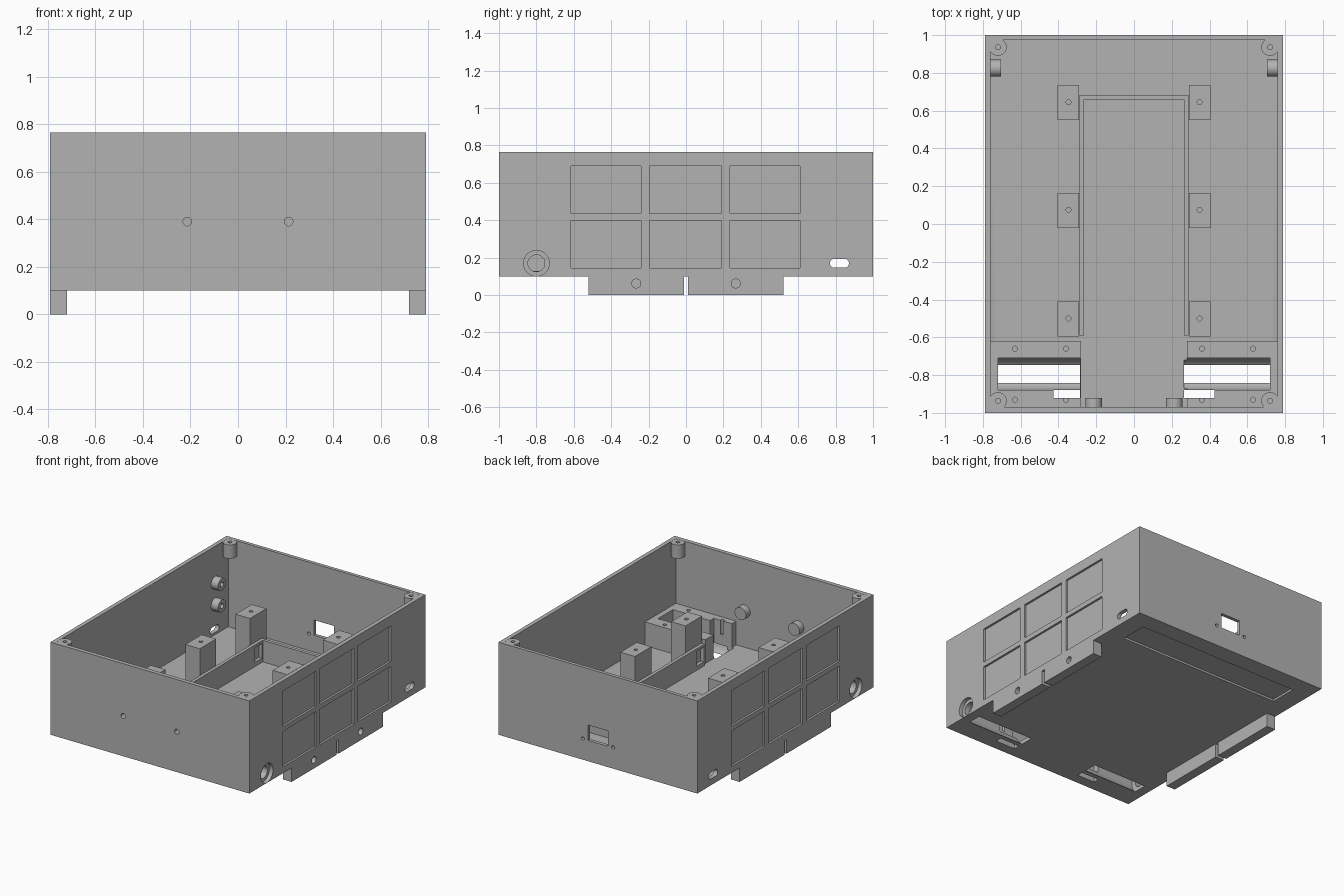
import bpy, bmesh, math
from mathutils import Matrix

if "Cube" in bpy.data.objects:
    bpy.data.objects.remove(bpy.data.objects["Cube"], do_unlink=True)

grey = bpy.data.materials.new("plain grey")
grey.use_nodes = True
grey.diffuse_color = (0.45, 0.45, 0.45, 1)
grey.node_tree.nodes["Principled BSDF"].inputs["Base Color"].default_value = (0.45, 0.45, 0.45, 1)

parts = []
SIDES = (("left", 1), ("right", -1))


def finish(name, bm):
    mesh = bpy.data.meshes.new(name)
    bmesh.ops.recalc_face_normals(bm, faces=bm.faces)
    bm.to_mesh(mesh)
    bm.free()
    mesh.materials.append(grey)
    obj = bpy.data.objects.new(name, mesh)
    bpy.context.scene.collection.objects.link(obj)
    return obj


def box(name, xs, ys, zs):
    """Axis-aligned block from three ranges."""
    bm = bmesh.new()
    bmesh.ops.create_cube(bm, size=1)
    for v in bm.verts:
        for i, r in enumerate((xs, ys, zs)):
            v.co[i] = max(r) if v.co[i] > 0 else min(r)
    return finish(name, bm)


def rod(name, axis, span, centre, radius, stretch=0, sides=32):
    """Cylinder along an axis; stretch turns its section into a slot along y."""
    bm = bmesh.new()
    length = abs(span[1] - span[0])
    bmesh.ops.create_cone(bm, cap_ends=True, segments=sides, radius1=radius,
                          radius2=radius, depth=length)
    bmesh.ops.rotate(bm, verts=bm.verts, matrix=Matrix.Rotation(math.pi / sides, 3, "Z"))
    for v in bm.verts:
        v.co.y += math.copysign(stretch, v.co.y)
    mid = sum(span) / 2
    if axis == "x":
        turn, place = Matrix.Rotation(math.pi / 2, 4, "Y"), (mid, *centre)
    elif axis == "y":
        turn, place = Matrix.Rotation(math.pi / 2, 4, "X"), (centre[0], mid, centre[1])
    else:
        turn, place = Matrix.Identity(4), (*centre, mid)
    bm.transform(Matrix.Translation(place) @ turn)
    return finish(name, bm)


def cut(target, cutter, operation="DIFFERENCE"):
    """Apply a boolean and discard the helper."""
    cutter.hide_render = True
    mod = target.modifiers.new("cut", "BOOLEAN")
    mod.object, mod.operation, mod.solver = cutter, operation, "EXACT"
    graph = bpy.context.evaluated_depsgraph_get()
    mesh = bpy.data.meshes.new_from_object(target.evaluated_get(graph))
    target.modifiers.clear()
    target.data = mesh
    bpy.data.objects.remove(cutter, do_unlink=True)


def keep(obj):
    parts.append(obj)
    return obj


# Open-topped housing
housing = keep(box("housing", (-0.79, 0.79), (-1, 1), (0.10, 0.765)))
cut(housing, box("cavity", (-0.76, 0.76), (-0.97, 0.975), (0.13, 0.9)))

# Rear port with its screw holes, and shallow recess underneath
cut(housing, box("port", (-0.08, 0.08), (0.9, 1.1), (0.25, 0.36)))
for x in (-0.12, 0.12):
    cut(housing, rod("port_screw", "y", (0.9, 1.1), (x, 0.252), 0.012))
cut(housing, box("label_recess", (-0.65, 0.65), (0.67, 0.87), (0.05, 0.115)))

for side, s in SIDES:
    # Side wall recessed panels
    for y in ((-0.615, -0.24), (-0.195, 0.19), (0.235, 0.61)):
        for z in ((0.145, 0.40), (0.435, 0.69)):
            cut(housing, box("panel", (s * 0.775, s * 0.85), y, z))
    # Oblong cable slot
    cut(housing, rod("slot", "x", (s * 0.7, s * 0.85), (0.82, 0.17), 0.024, 0.027))

    # Raised front plinth with a round-bottomed trough and a floor slit
    end = 0.28
    plinth = keep(box(side + "_plinth", (s * end, s * 0.765), (-0.975, -0.62), (0.115, 0.30)))
    inner = 0.265 if s > 0 else 0.285
    for target in (housing, plinth):
        cut(target, rod("trough", "x", (s * inner, s * 0.72), (-0.795, 0.17), 0.085))
        cut(target, box("trough_top", (s * inner, s * 0.72), (-0.88, -0.71), (0.17, 0.4)))
        cut(target, box("slit", (s * inner, s * 0.425), (-0.922, -0.878), (0.05, 0.4)))
        cut(target, rod("side_hole", "x", (s * 0.7, s * 0.85), (-0.8, 0.17), 0.045))
        cut(target, rod("side_bore", "x", (s * 0.762, s * 0.85), (-0.8, 0.17), 0.069))
    for x in (0.36, 0.63):
        for y in (-0.66, -0.93):
            cut(plinth, rod("screw", "z", (0.2, 0.4), (s * x, y), 0.013))

    # Square mounting posts
    for place, y in (("rear", 0.55), ("middle", -0.02), ("front", -0.595)):
        post = keep(box(f"{side}_{place}_post", (s * 0.29, s * 0.405), (y, y + 0.185), (0.12, 0.477)))
        cut(post, rod("screw", "z", (0.35, 0.6), (s * 0.347, y + 0.095), 0.013))

    # Tray rail with end windows
    rail = keep(box(side + "_rail", (s * 0.265, s * 0.289), (-0.59, 0.684), (0.12, 0.285)))
    for y in (-0.58, 0.57):
        cut(rail, box("window", (s * 0.2, s * 0.35), (y, y + 0.08), (0.16, 0.265)))

    # Corner screw posts under the rim
    for place, t in (("rear", 1), ("front", -1)):
        cx, cy = s * 0.72, t * 0.936
        post = keep(rod(f"{side}_{place}_corner_post", "z", (0.665, 0.764), (cx, cy), 0.046))
        cut(post, box("fill", (cx - s * 0.02, s * 0.77), (cy - t * 0.02, t * 0.98),
                      (0.665, 0.764)), "UNION")
        cut(post, rod("screw", "z", (0.7, 0.9), (cx, cy), 0.013))

    # Round bosses on the inner side walls
    for place, z in (("lower", 0.35), ("upper", 0.505)):
        boss = keep(rod(f"{side}_{place}_boss", "x", (s * 0.705, s * 0.77), (0.825, z), 0.045))
        cut(boss, rod("screw", "x", (s * 0.6, s * 0.75), (0.825, z), 0.018))

    # Blind front bosses, drilled from outside
    boss = keep(rod(side + "_front_boss", "y", (-0.98, -0.92), (s * 0.213, 0.39), 0.045))
    for target in (housing, boss):
        cut(target, rod("screw", "y", (-1.1, -0.94), (s * 0.213, 0.39), 0.018))

    # Feet with cross holes
    for place, t in (("rear", 1), ("front", -1)):
        foot = keep(box(f"{side}_{place}_foot", (s * 0.72, s * 0.79), (t * 0.012, t * 0.52), (0, 0.10)))
        cut(foot, rod("foot_hole", "x", (s * 0.6, s * 0.9), (t * 0.266, 0.062), 0.024))

# Tray back rail
keep(box("back_rail", (-0.28, 0.28), (0.66, 0.684), (0.12, 0.2849)))

# Smooth round surfaces, keep edges sharp
bpy.ops.object.select_all(action="DESELECT")
for obj in parts:
    obj.select_set(True)
bpy.context.view_layer.objects.active = housing
bpy.ops.object.shade_smooth_by_angle(angle=math.radians(30))
